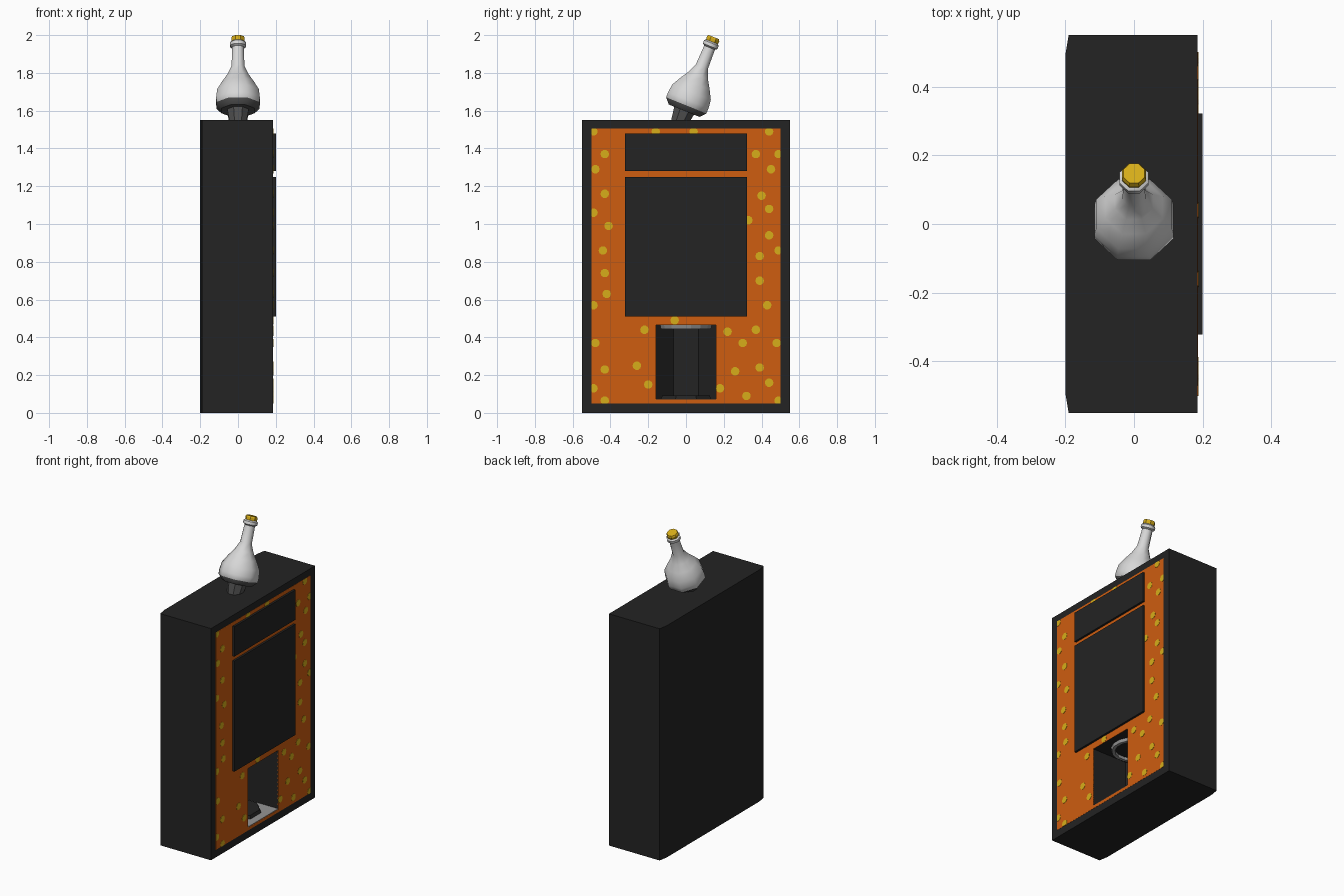
import bpy, bmesh, math
from mathutils import Matrix, Vector

if "Cube" in bpy.data.objects:
    bpy.data.objects.remove(bpy.data.objects["Cube"])


def material(name, rgb):
    m = bpy.data.materials.new(name)
    m.diffuse_color = (*rgb, 1)
    m.use_nodes = True
    m.node_tree.nodes["Principled BSDF"].inputs["Base Color"].default_value = m.diffuse_color
    return m


BLACK = material("black", (0.017, 0.017, 0.017))
ORANGE = material("orange", (0.62, 0.11, 0.005))
YELLOW = material("yellow", (0.68, 0.42, 0.01))
LIGHT = material("light_grey", (0.68, 0.68, 0.68))
DARK = material("dark_grey", (0.08, 0.08, 0.08))
MID = material("mid_grey", (0.3, 0.3, 0.3))


def finish(name, bm, *mats):
    bmesh.ops.recalc_face_normals(bm, faces=bm.faces[:])
    me = bpy.data.meshes.new(name)
    bm.to_mesh(me)
    bm.free()
    ob = bpy.data.objects.new(name, me)
    bpy.context.collection.objects.link(ob)
    for m in mats:
        me.materials.append(m)
    return ob


def prism(name, plan, z0, z1, mat):
    """Extrude a plan outline (x, y) from z0 to z1."""
    bm = bmesh.new()
    f = bm.faces.new([bm.verts.new((x, y, z0)) for x, y in plan])
    r = bmesh.ops.extrude_face_region(bm, geom=[f])
    top = [v for v in r["geom"] if isinstance(v, bmesh.types.BMVert)]
    bmesh.ops.translate(bm, verts=top, vec=(0, 0, z1 - z0))
    return finish(name, bm, mat)


def box(name, x0, x1, w, z0, z1, mat):
    return prism(name, [(x0, -w), (x1, -w), (x1, w), (x0, w)], z0, z1, mat)


def lathe(name, profile, n, mats, matrix=Matrix(), closed=False, dark_rows=0):
    """Spin (radius, height) points; the first rows can take the second material."""
    bm = bmesh.new()
    rings = []
    for r, h in profile:
        rings.append([bm.verts.new(matrix @ Vector((
            r * math.cos((i + 0.5) * math.tau / n),
            r * math.sin((i + 0.5) * math.tau / n), h))) for i in range(n)])
    rows = list(zip(rings, rings[1:]))
    if closed:
        rows.append((rings[-1], rings[0]))
    for k, (a, b) in enumerate(rows):
        for i in range(n):
            j = (i + 1) % n
            f = bm.faces.new((a[i], a[j], b[j], b[i]))
            f.material_index = 1 if k < dark_rows else 0
    if not closed:
        bm.faces.new(rings[0]).material_index = 1 if dark_rows else 0
        bm.faces.new(rings[-1])
    return finish(name, bm, *mats)


def select(ob):
    bpy.ops.object.select_all(action='DESELECT')
    ob.select_set(True)
    bpy.context.view_layer.objects.active = ob


# cabinet with bevelled back corners, and its orange front panel
FRONT = 0.185
cabinet = prism("cabinet", [(FRONT, -0.55), (FRONT, 0.55), (-0.19, 0.55),
                            (-0.2, 0.49), (-0.2, -0.49), (-0.19, -0.55)],
                0, 1.55, BLACK)
panel = box("front_panel", FRONT - 0.003, FRONT + 0.001, 0.5, 0.05, 1.505, ORANGE)

# dispensing recess: octagonal at the back, open at the front
A, B = 0.16, 0.066
plan = [(0.3, -A), (0.3, A), (-B, A), (-A, B), (-A, -B), (-B, -A)]
cutter = prism("recess_cutter", plan, 0.07, 0.465, BLACK)
for ob in (cabinet, panel):
    mod = ob.modifiers.new("recess", 'BOOLEAN')
    mod.operation = 'DIFFERENCE'
    mod.solver = 'EXACT'
    mod.object = cutter
    select(ob)
    bpy.ops.object.modifier_apply(modifier=mod.name)
bpy.data.objects.remove(cutter)

# recess fittings
prism("recess_floor", [(min(x, FRONT), y) for x, y in plan], 0.069, 0.074, MID)
lathe("drip_base", [(0.145, 0.073), (0.135, 0.093)], 8, [BLACK])
lathe("ceiling_ring", [(0.14, 0.466), (0.135, 0.445), (0.115, 0.445), (0.115, 0.466)],
      16, [MID], closed=True)

# raised front boards
box("upper_board", FRONT - 0.003, 0.2, 0.322, 1.28, 1.48, BLACK)
box("lower_board", FRONT - 0.003, 0.2, 0.322, 0.51, 1.25, BLACK)

# yellow spots (y, z in hundredths), clipped to the panel
spots = [(-49, 149), (-16, 149), (4, 149), (44, 149), (-43, 137), (37, 137),
         (-48, 129), (45, 129), (49, 137), (-43, 116), (40, 115), (-49, 106),
         (44, 108), (-41, 99), (33, 102), (44, 94), (-44, 86), (49, 86),
         (39, 83), (-43, 74), (39, 70), (-42, 63), (-49, 57), (43, 57),
         (-6, 49), (-22, 44), (22, 43), (37, 44), (-48, 37), (30, 37),
         (48, 37), (-26, 25), (-43, 23), (26, 22), (39, 24), (-49, 13),
         (-20, 15), (-43, 6.5), (18, 13), (32, 9), (44, 16), (49, 6.5)]
bm = bmesh.new()
for y, z in spots:
    ring = []
    for i in range(10):
        a = math.tau * i / 10
        py = max(-0.5, min(0.5, y / 100 + 0.023 * math.cos(a)))
        pz = max(0.05, min(1.505, z / 100 + 0.023 * math.sin(a)))
        ring.append(bm.verts.new((FRONT + 0.0025, py, pz)))
    bmesh.ops.remove_doubles(bm, verts=ring, dist=1e-6)
    f = bm.faces.new([v for v in ring if v.is_valid])
    r = bmesh.ops.extrude_face_region(bm, geom=[f])
    back = [v for v in r["geom"] if isinstance(v, bmesh.types.BMVert)]
    bmesh.ops.translate(bm, verts=back, vec=(-0.002, 0, 0))
finish("panel_spots", bm, YELLOW)

# leaning bottle: foot, body with dark base, stopper
tilt = Matrix.Translation((0, -0.01, 1.6)) @ Matrix.Rotation(math.radians(-22), 4, 'X')
lathe("bottle_foot", [(0.045, -0.09), (0.062, 0.005)], 8, [DARK], tilt)
bottle = lathe("bottle", [(0.095, 0.0), (0.124, 0.03), (0.125, 0.06), (0.119, 0.105),
                          (0.09, 0.155), (0.06, 0.2), (0.037, 0.25), (0.033, 0.36),
                          (0.045, 0.368), (0.045, 0.386), (0.036, 0.394)],
               8, [LIGHT, DARK], tilt, dark_rows=1)
lathe("stopper", [(0.036, 0.39), (0.038, 0.41), (0.033, 0.42)], 8, [YELLOW], tilt)
select(bottle)
bpy.ops.object.shade_smooth_by_angle(angle=math.radians(46))
